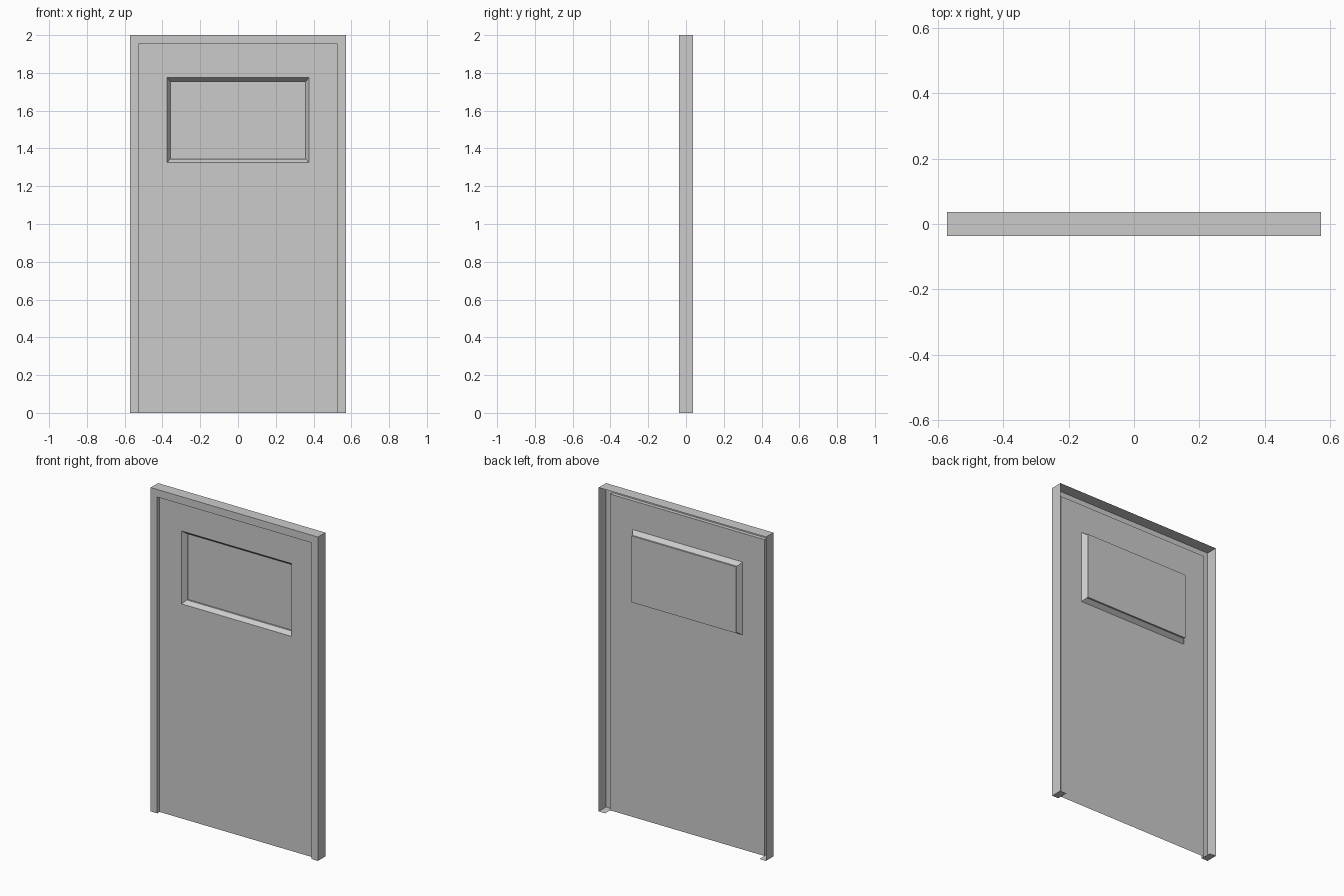
import bpy

if "Cube" in bpy.data.objects:
    bpy.data.objects.remove(bpy.data.objects["Cube"])

HALF_W, TOP = 0.571, 2.0      # outer frame
IN_W, IN_TOP = 0.527, 1.953   # door opening
FRONT, BACK = -0.036, 0.036
PANEL_Y, BEVEL_Y, GLASS_Y = -0.013, 0.013, 0.023


def make_object(name, verts, faces):
    mesh = bpy.data.meshes.new(name)
    mesh.from_pydata(verts, [], faces)
    mesh.update()
    obj = bpy.data.objects.new(name, mesh)
    bpy.context.collection.objects.link(obj)
    return obj


def arch(w, top, y):
    """Open door-shaped path: up the left, across, down the right."""
    return [(-w, y, 0), (-w, y, top), (w, y, top), (w, y, 0)]


def rect(w, z0, z1, y):
    return [(-w, y, z0), (-w, y, z1), (w, y, z1), (w, y, z0)]


def loft(rings, closed):
    """Join successive four-point rings with quads."""
    verts = [p for ring in rings for p in ring]
    faces = []
    for r in range(len(rings) - 1):
        for i in range(4 if closed else 3):
            j = (i + 1) % 4
            a, b = r * 4, r * 4 + 4
            faces.append((a + i, a + j, b + j, b + i))
    return verts, faces


# Door frame: outer wall, front face and shallow reveal, open at the back
verts, faces = loft([arch(HALF_W, TOP, BACK), arch(HALF_W, TOP, FRONT),
                     arch(IN_W, IN_TOP, FRONT), arch(IN_W, IN_TOP, PANEL_Y)], False)
# Feet closing the two jambs at floor level
for s in (-1, 1):
    n = len(verts)
    verts += [(s * HALF_W, FRONT, 0), (s * HALF_W, BACK, 0),
              (s * IN_W, BACK, 0), (s * IN_W, FRONT, 0)]
    foot = (n, n + 1, n + 2, n + 3)
    faces.append(foot if s < 0 else foot[::-1])
make_object("door_frame", verts, faces)

# Door leaf: thin sheet with a bevelled, recessed window surround
rings = [rect(IN_W, 0, IN_TOP, PANEL_Y),
         rect(0.376, 1.325, 1.775, PANEL_Y),
         rect(0.358, 1.344, 1.754, BEVEL_Y),
         rect(0.358, 1.344, 1.754, GLASS_Y)]
make_object("door_leaf", *loft(rings, True))

# Window pane at the back of the recess
make_object("window_pane", rings[-1], [(0, 3, 2, 1)])

# Make the faces of the shells point the same way (front outward)
import bmesh
for obj in bpy.data.objects:
    bm = bmesh.new()
    bm.from_mesh(obj.data)
    bmesh.ops.remove_doubles(bm, verts=bm.verts, dist=1e-5)
    bmesh.ops.recalc_face_normals(bm, faces=bm.faces)
    if sum(f.normal.y * f.calc_area() for f in bm.faces) > 0:
        bmesh.ops.reverse_faces(bm, faces=bm.faces)
    bm.to_mesh(obj.data)
    bm.free()
